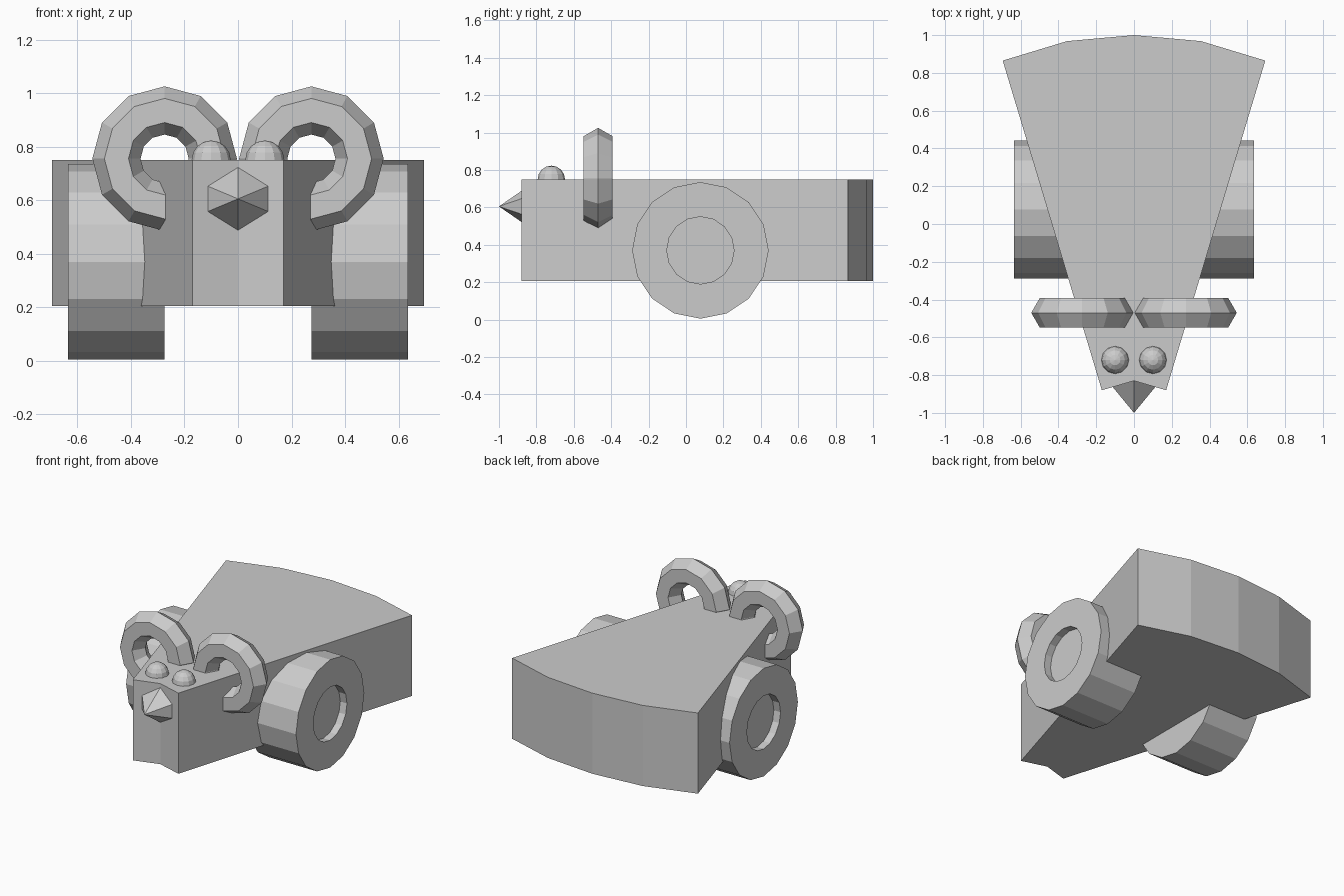
import bpy, bmesh
from math import cos, sin, pi

if "Cube" in bpy.data.objects:
    bpy.data.objects.remove(bpy.data.objects["Cube"])


def finish(name, bm):
    bmesh.ops.recalc_face_normals(bm, faces=bm.faces)
    mesh = bpy.data.meshes.new(name)
    bm.to_mesh(mesh)
    bm.free()
    ob = bpy.data.objects.new(name, mesh)
    bpy.context.collection.objects.link(ob)
    return ob


def lathe(name, profile, n, axis, center, closed=False, side=1):
    """Revolve (radius, along) points round the x or y axis, n flat sides."""
    bm = bmesh.new()
    rings = []
    for k in range(n):
        a = 2 * pi * k / n
        ring = []
        for r, t in profile:
            u, v = r * sin(a), r * cos(a)
            p = (side * t, u, v) if axis == 'x' else (u, t, v)
            ring.append(bm.verts.new([c + q for c, q in zip(center, p)]))
        rings.append(ring)
    m = len(profile)
    for k in range(n):
        a, b = rings[k], rings[(k + 1) % n]
        for i in range(m if closed else m - 1):
            j = (i + 1) % m
            bm.faces.new((a[i], a[j], b[j], b[i]))
    if not closed:  # flat caps on both ends
        bm.faces.new([r[0] for r in rings])
        bm.faces.new([r[-1] for r in rings])
    return finish(name, bm)


# wedge body with notched front and faceted rounded back
outline = [(0, -0.83), (0.17, -0.88), (0.695, 0.865), (0.355, 0.968), (0, 1),
           (-0.355, 0.968), (-0.695, 0.865), (-0.17, -0.88)]
bm = bmesh.new()
base = bm.faces.new([bm.verts.new((x, y, 0.205)) for x, y in outline])
ext = bmesh.ops.extrude_face_region(bm, geom=[base], use_keep_orig=True)
top = [g for g in ext['geom'] if isinstance(g, bmesh.types.BMVert)]
bmesh.ops.translate(bm, verts=top, vec=(0, 0, 0.545))
finish("body", bm)

# nose: six-sided cone, stretched sideways
bm = bmesh.new()
tip = bm.verts.new((0, -1, 0.605))
ring = [bm.verts.new((0.19 * sin(k * pi / 3), -0.8, 0.605 + 0.138 * cos(k * pi / 3)))
        for k in range(6)]
bm.faces.new(ring)
for k in range(6):
    bm.faces.new((tip, ring[k], ring[(k + 1) % 6]))
finish("nose", bm)

horn_section = [(0.18 + 0.09 * cos(k * pi / 3), 0.09 * sin(k * pi / 3)) for k in range(6)]
wheel_profile = [(0.365, 0.275), (0.365, 0.635), (0.18, 0.635), (0.18, 0.585)]

for side, label in ((-1, "left"), (1, "right")):
    # wheel with recessed hub
    lathe(label + "_wheel", wheel_profile, 16, 'x', (0, 0.077, 0.37), side=side)
    # curled horn: hexagonal ring partly sunk in the body
    lathe(label + "_horn", horn_section, 12, 'y', (side * 0.274, -0.47, 0.755), closed=True)
    # eye: low-poly ball
    bm = bmesh.new()
    bmesh.ops.create_uvsphere(bm, u_segments=12, v_segments=8, radius=0.073)
    bmesh.ops.translate(bm, verts=bm.verts, vec=(side * 0.1, -0.72, 0.75))
    finish(label + "_eye", bm)
